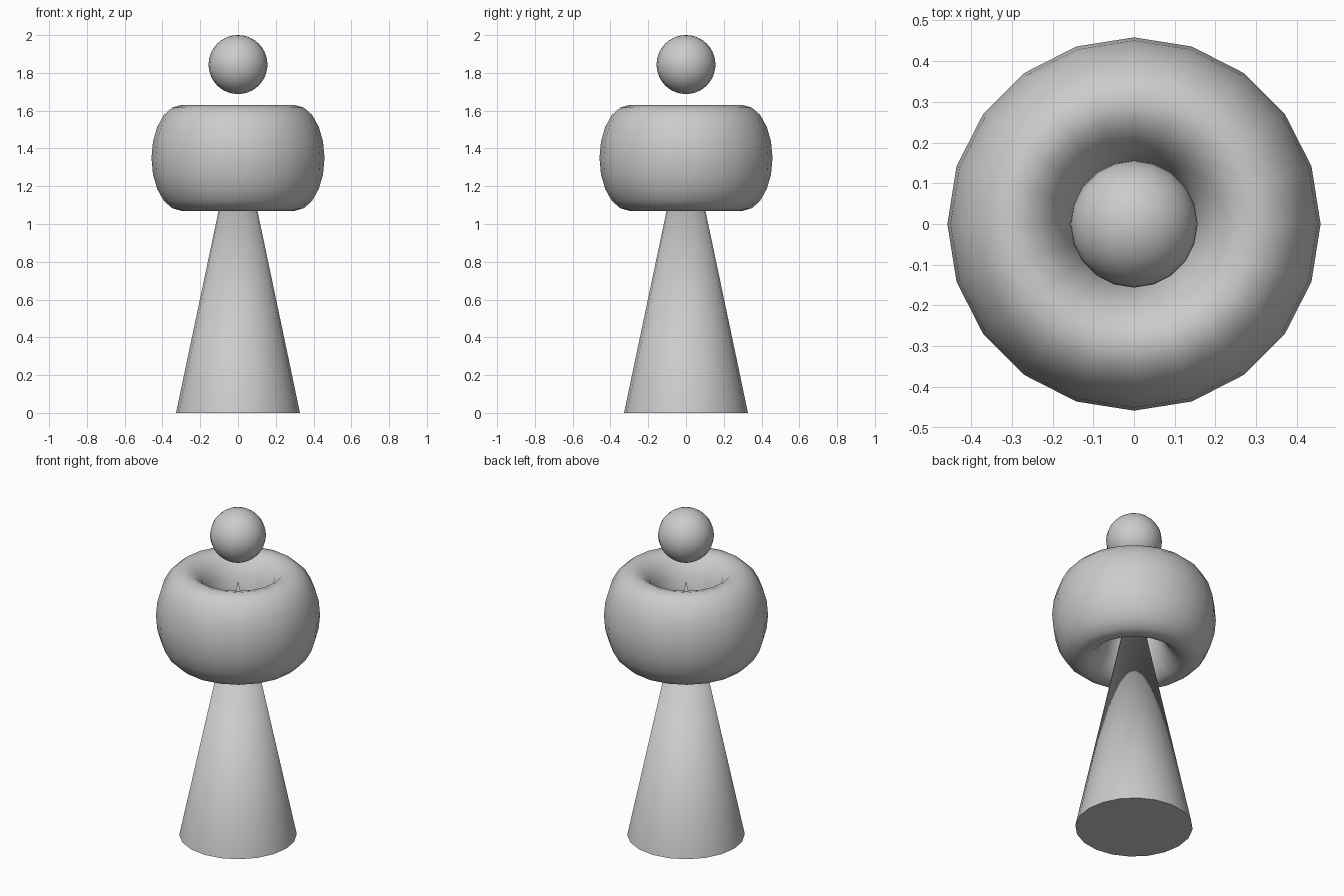
import bpy, bmesh
from math import pi, cos, sin, radians

if "Cube" in bpy.data.objects:
    bpy.data.objects.remove(bpy.data.objects["Cube"])

SIDES = 20


def finish(name, bm, angle):
    bmesh.ops.recalc_face_normals(bm, faces=bm.faces)
    mesh = bpy.data.meshes.new(name)
    bm.to_mesh(mesh)
    bm.free()
    obj = bpy.data.objects.new(name, mesh)
    bpy.context.collection.objects.link(obj)
    bpy.ops.object.select_all(action='DESELECT')
    obj.select_set(True)
    bpy.context.view_layer.objects.active = obj
    bpy.ops.object.shade_smooth_by_angle(angle=radians(angle))
    return obj


# Pointed cone body, its tip reaching up inside the ring
bm = bmesh.new()
bmesh.ops.create_cone(bm, cap_ends=True, segments=SIDES,
                      radius1=0.328, radius2=0, depth=1.56)
body = finish("cone_body", bm, 40)
body.location.z = 0.78

# Tall ring: an elliptical tube swept around the axis
bm = bmesh.new()
rows = []
for i in range(SIDES):
    a = 2 * pi * i / SIDES
    row = []
    for j in range(SIDES):
        t = 2 * pi * j / SIDES
        r = 0.30 + 0.158 * cos(t)
        row.append(bm.verts.new((r * cos(a), r * sin(a), 0.28 * sin(t))))
    rows.append(row)
for i in range(SIDES):
    for j in range(SIDES):
        n, m = (i + 1) % SIDES, (j + 1) % SIDES
        bm.faces.new((rows[i][j], rows[n][j], rows[n][m], rows[i][m]))
ring = finish("ring", bm, 60)
ring.location.z = 1.35

# Floating ball on top
bm = bmesh.new()
bmesh.ops.create_uvsphere(bm, u_segments=SIDES, v_segments=SIDES, radius=0.156)
ball = finish("ball", bm, 60)
ball.location.z = 1.844
